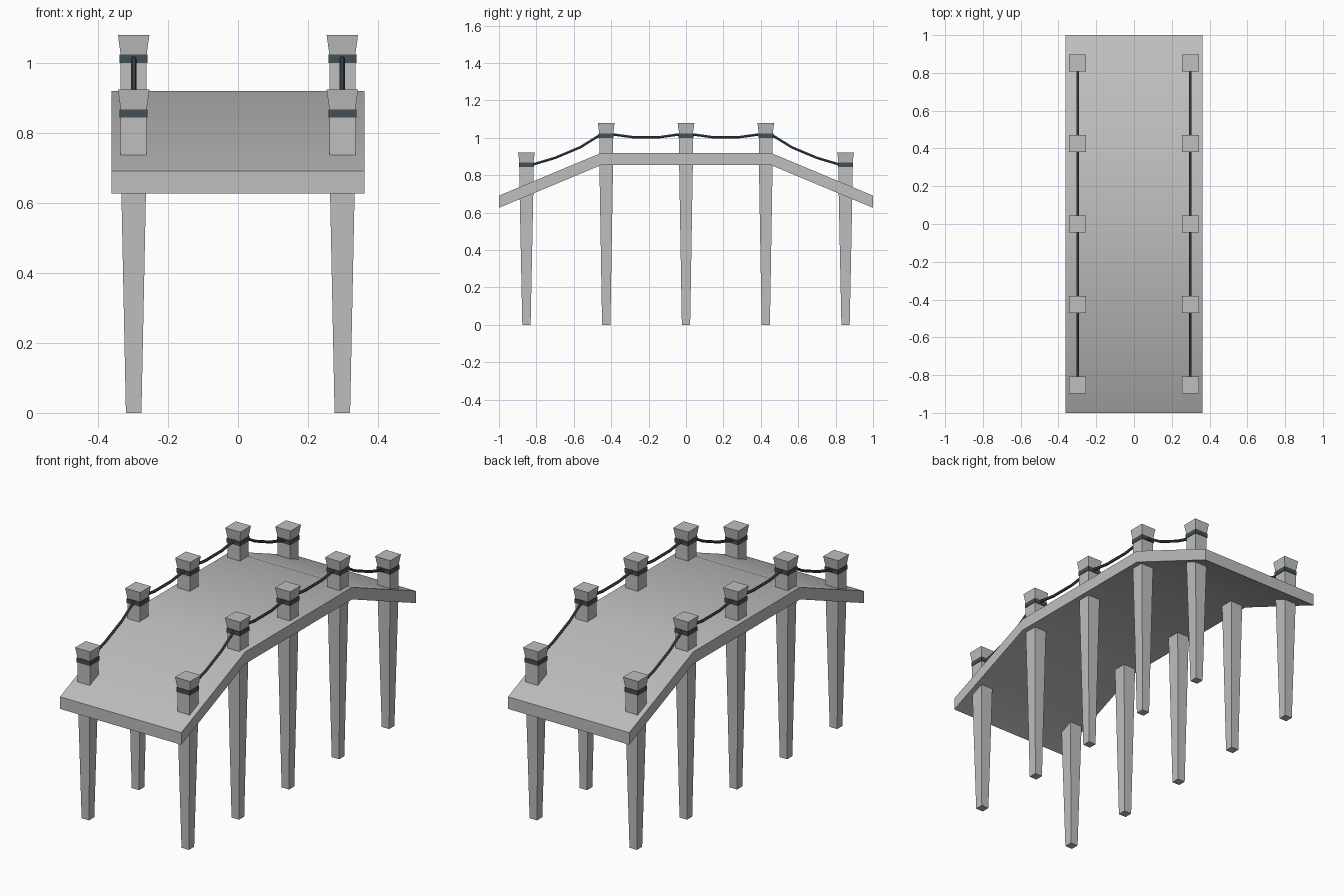
import bpy
import bmesh
import math

cube = bpy.data.objects.get("Cube")
if cube:
    bpy.data.objects.remove(cube, do_unlink=True)


def make_material(name, rgb):
    mat = bpy.data.materials.new(name)
    mat.use_nodes = True
    mat.diffuse_color = (*rgb, 1)
    mat.node_tree.nodes["Principled BSDF"].inputs["Base Color"].default_value = (*rgb, 1)
    return mat


GREY = make_material("light grey wood", (0.52, 0.52, 0.52))
SLATE = make_material("dark slate rope", (0.055, 0.078, 0.095))


def add_mesh(name, bm, mat):
    bmesh.ops.recalc_face_normals(bm, faces=bm.faces)
    mesh = bpy.data.meshes.new(name)
    bm.to_mesh(mesh)
    bm.free()
    mesh.materials.append(mat)
    obj = bpy.data.objects.new(name, mesh)
    bpy.context.collection.objects.link(obj)
    return obj


def select_only(obj):
    bpy.ops.object.select_all(action='DESELECT')
    obj.select_set(True)
    bpy.context.view_layer.objects.active = obj


def square_loft(name, x, y, sections, mat):
    """Closed square column through (height, half width) sections."""
    bm = bmesh.new()
    rings = []
    for z, h in sections:
        rings.append([bm.verts.new((x + sx * h, y + sy * h, z))
                      for sx, sy in ((-1, -1), (1, -1), (1, 1), (-1, 1))])
    for a, b in zip(rings, rings[1:]):
        for i in range(4):
            j = (i + 1) % 4
            bm.faces.new((a[i], a[j], b[j], b[i]))
    bm.faces.new(rings[0])
    bm.faces.new(rings[-1])
    return add_mesh(name, bm, mat)


# Deck: arched strip with sloping ends
HALF_WIDTH, THICK = 0.362, 0.065
bm = bmesh.new()
stations = []
for y, z in ((-1, 0.691), (-0.455, 0.919), (0.455, 0.919), (1, 0.691)):
    stations.append([bm.verts.new(p) for p in (
        (-HALF_WIDTH, y, z), (HALF_WIDTH, y, z),
        (HALF_WIDTH, y, z - THICK), (-HALF_WIDTH, y, z - THICK))])
for a, b in zip(stations, stations[1:]):
    for i in range(4):
        j = (i + 1) % 4
        bm.faces.new((a[i], a[j], b[j], b[i]))
bm.faces.new(stations[0])
bm.faces.new(stations[-1])
deck = add_mesh("deck", bm, GREY)
select_only(deck)
bpy.ops.object.shade_smooth_by_angle(angle=math.radians(30))

# Posts: tapered leg, straight upper part, flared cap and a dark band
POST_X, SPACING = 0.298, 0.4265
for side, sx in (("left", 1), ("right", -1)):
    for n in range(-2, 3):
        top = 0.923 if abs(n) == 2 else 1.08
        joint = top - 0.2
        label = f"{side}_{n + 3}"
        square_loft(f"post_{label}", sx * POST_X, n * SPACING,
                    ((0, 0.0222), (joint, 0.037), (top - 0.057, 0.037), (top, 0.045)), GREY)
        square_loft(f"band_{label}", sx * POST_X, n * SPACING,
                    ((top - 0.08, 0.040), (top - 0.056, 0.040)), SLATE)


def add_rope(name, x, points):
    curve = bpy.data.curves.new(name, 'CURVE')
    curve.dimensions = '3D'
    curve.bevel_depth = 0.0075
    curve.bevel_resolution = 1
    curve.use_fill_caps = True
    spline = curve.splines.new('POLY')
    spline.points.add(len(points) - 1)
    for point, (y, z) in zip(spline.points, points):
        point.co = (x, y, z, 1)
    curve.materials.append(SLATE)
    obj = bpy.data.objects.new(name, curve)
    bpy.context.collection.objects.link(obj)
    select_only(obj)
    bpy.ops.object.convert(target='MESH')
    bpy.ops.object.shade_smooth_by_angle(angle=math.radians(40))


# Ropes: a shallow sag over the level, a steeper sag down each slope
LEVEL = ((0.02, 1.020), (0.04, 1.018), (0.14, 1.004), (0.285, 1.004), (0.387, 1.018), (0.41, 1.020))
SLOPE = ((0.44, 1.018), (0.465, 1.012), (0.565, 0.950), (0.70, 0.893), (0.815, 0.859), (0.84, 0.856))
for side, sx in (("left", 1), ("right", -1)):
    for end, sy in (("front", -1), ("back", 1)):
        for part, path in (("level", LEVEL), ("slope", SLOPE)):
            add_rope(f"{side}_{end}_{part}_rope", sx * POST_X,
                     [(sy * y, z) for y, z in path])
